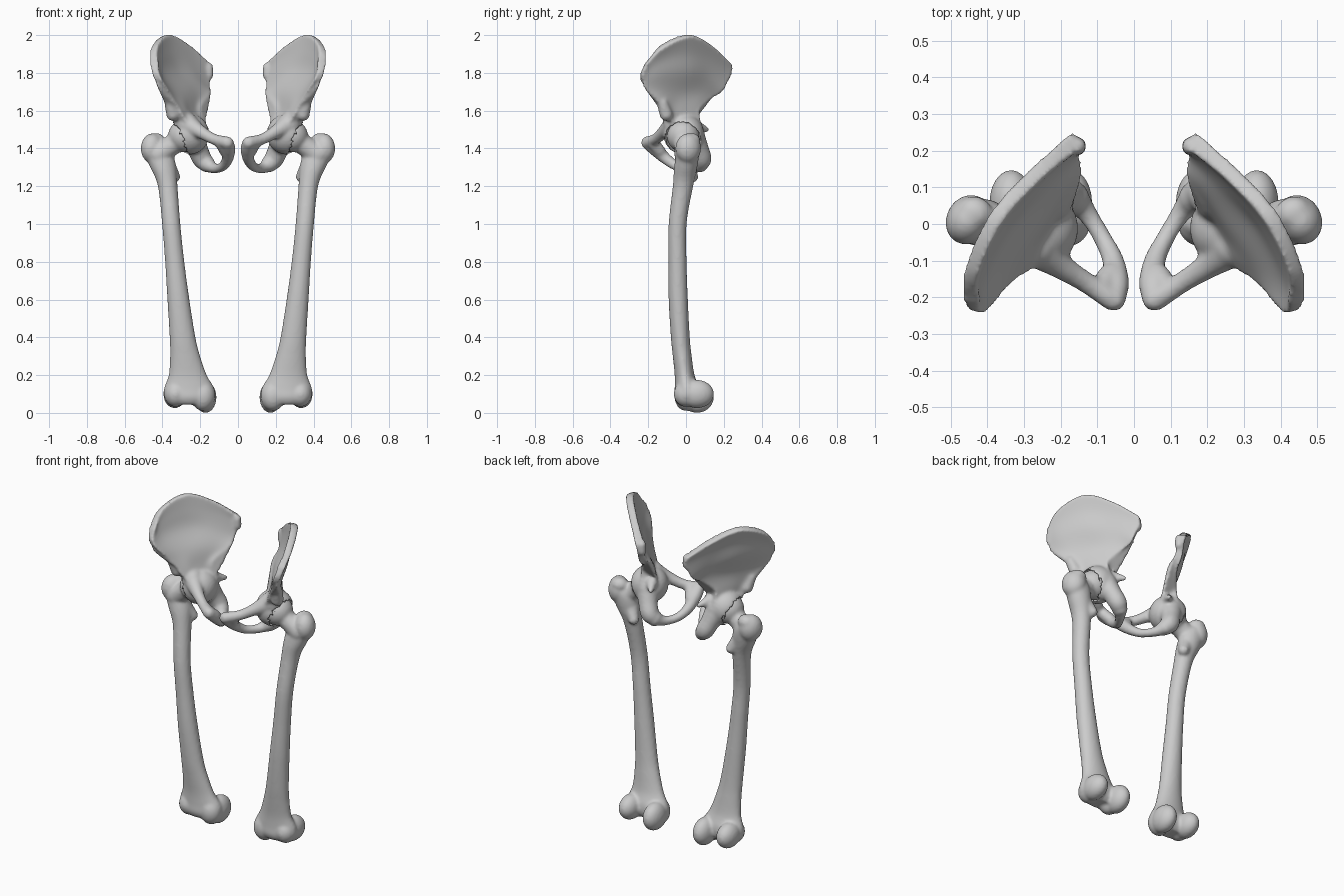
import bpy, bmesh, math
from mathutils import Vector, Matrix

if "Cube" in bpy.data.objects:
    bpy.data.objects.remove(bpy.data.objects["Cube"])


def spline(pts, n):
    """Catmull-Rom curve through tuples of any length."""
    P = [Vector(p) for p in pts]
    P = [2 * P[0] - P[1]] + P + [2 * P[-1] - P[-2]]
    out = []
    for i in range(1, len(P) - 2):
        a, b, c, d = P[i - 1:i + 3]
        for k in range(n):
            t = k / n
            out.append(0.5 * (2 * b + (c - a) * t + (2 * a - 5 * b + 4 * c - d) * t * t
                              + (3 * b - a - 3 * c + d) * t ** 3))
    out.append(P[-2])
    return out


def skin(bm, rings):
    """Bridge closed rings of points and cap both ends."""
    vs = [[bm.verts.new(p) for p in r] for r in rings]
    m = len(vs[0])
    for a, b in zip(vs, vs[1:]):
        for i in range(m):
            j = (i + 1) % m
            bm.faces.new((a[i], a[j], b[j], b[i]))
    bm.faces.new(vs[0][::-1])
    bm.faces.new(vs[-1])


def ball(bm, c, r, rot=0.0):
    r = r if isinstance(r, tuple) else (r, r, r)
    m = Matrix.Translation(c) @ Matrix.Rotation(rot, 4, 'Z') @ Matrix.Diagonal((*r, 1))
    bmesh.ops.create_uvsphere(bm, u_segments=28, v_segments=18, radius=1, matrix=m)


def tube(bm, pts, n=6, seg=20):
    """Round bar through (x, y, z, radius) points with ball ends."""
    S = spline(pts, n)
    rings = []
    for i, s in enumerate(S):
        a, b = S[max(i - 1, 0)], S[min(i + 1, len(S) - 1)]
        q = (b - a).to_3d().to_track_quat('Z', 'Y')
        c = s.to_3d()
        rings.append([c + q @ Vector((s[3] * math.cos(u), s[3] * math.sin(u), 0))
                      for u in (2 * math.pi * k / seg for k in range(seg))])
    skin(bm, rings)
    for p in (pts[0], pts[-1]):
        ball(bm, p[:3], p[3])


def obj(name, bm):
    bmesh.ops.recalc_face_normals(bm, faces=bm.faces)
    me = bpy.data.meshes.new(name)
    bm.to_mesh(me)
    bm.free()
    o = bpy.data.objects.new(name, me)
    bpy.context.collection.objects.link(o)
    return o


def fuse(o, size):
    m = o.modifiers.new("fuse", 'REMESH')
    m.mode = 'VOXEL'
    m.voxel_size = size
    m.use_smooth_shade = True


def finish(o, it):
    m = o.modifiers.new("soften", 'SMOOTH')
    m.factor = 0.5
    m.iterations = it
    m = o.modifiers.new("mirror", 'MIRROR')
    m.use_mirror_merge = False


# ---- femur: shaft slices (z, x min, x max, y min, y max)
bm = bmesh.new()
slices = [(.045, .17, .35, -.045, .05), (.08, .125, .39, -.062, .07), (.13, .125, .392, -.06, .07),
          (.2, .165, .367, -.06, .045), (.3, .2, .36, -.07, .03), (.4, .225, .362, -.08, .02),
          (.6, .257, .374, -.092, .01), (.8, .284, .386, -.093, .003), (1.0, .305, .402, -.092, .003),
          (1.2, .32, .424, -.07, .038), (1.3, .328, .465, -.063, .06), (1.38, .345, .5, -.05, .07),
          (1.43, .38, .5, -.035, .065)]
rings = []
for z, x0, x1, y0, y1 in spline(slices, 5):
    rings.append([((x0 + x1) / 2 + (x1 - x0) / 2 * math.cos(u), (y0 + y1) / 2 + (y1 - y0) / 2 * math.sin(u), z)
                  for u in (2 * math.pi * k / 28 for k in range(28))])
skin(bm, rings)
# condyles
ball(bm, (.335, .058, .1), (.06, .09, .075))
ball(bm, (.172, .058, .083), (.058, .09, .083))
ball(bm, (.33, .0, .1), (.06, .065, .068))
ball(bm, (.185, .0, .09), (.065, .062, .08))
# greater and lesser trochanter
ball(bm, (.452, .012, 1.4), (.06, .07, .08), 0.5)
ball(bm, (.435, .03, 1.44), (.05, .045, .042), 0.3)
tube(bm, [(.37, .01, 1.3, .045), (.335, .035, 1.25, .03)])
# neck and head
tube(bm, [(.42, .0, 1.37, .062), (.36, -.008, 1.41, .055), (.29, -.015, 1.46, .06)])
ball(bm, (.285, -.015, 1.465), .086)
femur = obj("femur", bm)
fuse(femur, .009)
finish(femur, 5)

# ---- hip bone: wing rows from socket to crest, each front to back
rows = [
    [(.29, -.08, 1.5), (.27, -.05, 1.5), (.25, -.01, 1.5), (.23, .03, 1.5), (.205, .065, 1.5)],
    [(.335, -.12, 1.59), (.305, -.08, 1.6), (.28, -.03, 1.6), (.25, .02, 1.6), (.225, .05, 1.61)],
    [(.37, -.158, 1.665), (.335, -.09, 1.69), (.285, -.01, 1.7), (.22, .08, 1.69), (.165, .14, 1.675)],
    [(.412, -.235, 1.735), (.405, -.14, 1.79), (.335, 0, 1.81), (.24, .11, 1.785), (.16, .195, 1.72)],
    [(.435, -.24, 1.79), (.43, -.15, 1.865), (.365, -.01, 1.905), (.265, .115, 1.875), (.148, .232, 1.80)],
    [(.443, -.215, 1.85), (.443, -.125, 1.945), (.375, .02, 2.0), (.265, .14, 1.94), (.155, .23, 1.845)],
]
thick = [.09, .065, .045, .03, .028, .046]
N = 5
across = [spline(r, N) for r in rows]
cols = [spline([(*across[i][j], thick[i]) for i in range(len(rows))], N) for j in range(len(across[0]))]
bm = bmesh.new()
nu, nv = len(cols), len(cols[0])
rings = []
for j in range(nu):
    front, back = [], []
    edge = abs(2 * j / (nu - 1) - 1) ** 4
    for i in range(nv):
        c = cols[j][i].to_3d()
        du = (cols[min(j + 1, nu - 1)][i] - cols[max(j - 1, 0)][i]).to_3d()
        dv = (cols[j][min(i + 1, nv - 1)] - cols[j][max(i - 1, 0)]).to_3d()
        h = du.cross(dv).normalized() * (cols[j][i][3] / 2 + .007 * edge)
        front.append(c + h)
        back.append(c - h)
    rings.append(front + back[::-1])
skin(bm, rings)
# anterior and posterior spines
tube(bm, [(.36, -.125, 1.64, .03), (.345, -.105, 1.58, .035)])
tube(bm, [(.155, .212, 1.83, .024), (.155, .212, 1.79, .026)])
tube(bm, [(.2, .05, 1.52, .035), (.165, .11, 1.5, .014)])
# socket body
ball(bm, (.26, -.012, 1.475), .108)
# superior ramus, pubic body, inferior ramus, ischium
tube(bm, [(.27, -.06, 1.53, .06), (.2, -.115, 1.488, .036), (.13, -.16, 1.45, .029), (.06, -.205, 1.432, .032)])
tube(bm, [(.055, -.205, 1.43, .033), (.05, -.16, 1.395, .037), (.057, -.1, 1.34, .03),
          (.085, -.04, 1.302, .025), (.125, .025, 1.295, .027), (.165, .075, 1.315, .042)])
tube(bm, [(.09, -.175, 1.43, .033), (.065, -.14, 1.385, .033)])
tube(bm, [(.24, .03, 1.47, .07), (.215, .065, 1.4, .055), (.19, .083, 1.345, .052), (.165, .07, 1.318, .044)])
hip = obj("hip_bone", bm)

# socket hollow
bm = bmesh.new()
ball(bm, (.287, -.015, 1.464), .093)
ball(bm, (.345, -.01, 1.44), .075)
cutter = obj("socket_cutter", bm)
fuse(cutter, .009)
cutter.hide_render = True
cutter.hide_viewport = True

fuse(hip, .008)
m = hip.modifiers.new("socket", 'BOOLEAN')
m.operation = 'DIFFERENCE'
m.object = cutter
fuse(hip, .008)
finish(hip, 5)
